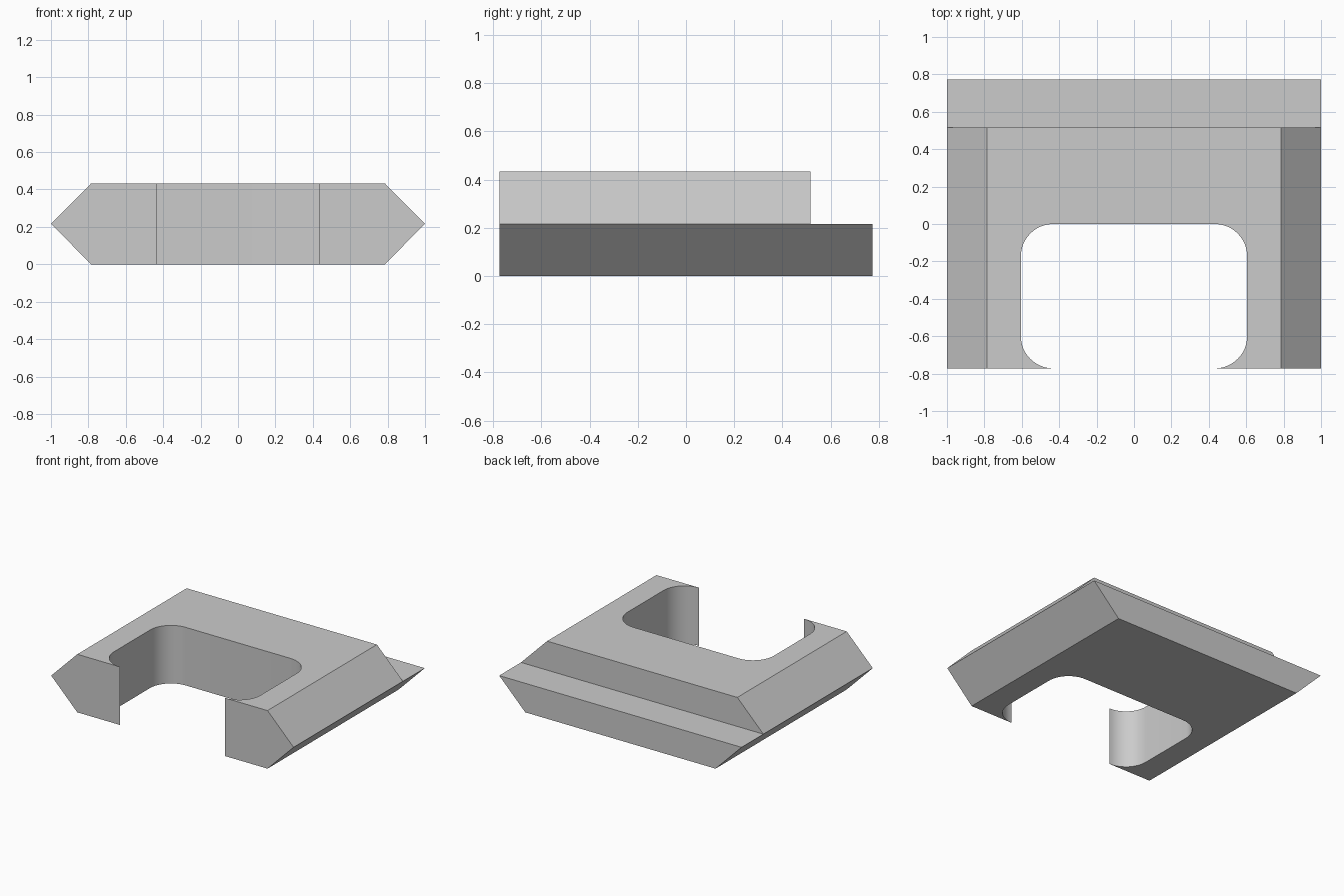
import bpy
import bmesh
from math import cos, sin, pi, radians
from mathutils import Vector

if "Cube" in bpy.data.objects:
    bpy.data.objects.remove(bpy.data.objects["Cube"])

FRONT, BACK, STEP = -0.773, 0.773, 0.516   # depth positions
HEIGHT, RIM, FLAT = 0.433, 1.0, 0.785      # height, outer and flat half widths
MID = HEIGHT / 2

grey = bpy.data.materials.new("light grey")
grey.use_nodes = True
colour = (0.6, 0.6, 0.6, 1)
grey.diffuse_color = colour
grey.node_tree.nodes["Principled BSDF"].inputs["Base Color"].default_value = colour


def prism(name, points, direction):
    """Extrude a closed outline along a direction."""
    bm = bmesh.new()
    face = bm.faces.new([bm.verts.new(p) for p in points])
    new = bmesh.ops.extrude_face_region(bm, geom=[face])["geom"]
    verts = [v for v in new if isinstance(v, bmesh.types.BMVert)]
    bmesh.ops.translate(bm, verts=verts, vec=Vector(direction))
    bmesh.ops.recalc_face_normals(bm, faces=bm.faces)
    mesh = bpy.data.meshes.new(name)
    bm.to_mesh(mesh)
    bm.free()
    mesh.materials.append(grey)
    obj = bpy.data.objects.new(name, mesh)
    bpy.context.collection.objects.link(obj)
    return obj


# Body: six-sided section running front to back
section = [(-FLAT, 0), (FLAT, 0), (RIM, MID), (FLAT, HEIGHT), (-FLAT, HEIGHT), (-RIM, MID)]
body = prism("bracket_body", [(x, FRONT, z) for x, z in section], (0, BACK - FRONT, 0))

# Cutter for the back ledge
ledge = prism("ledge_cutter", [(-2, STEP, MID), (2, STEP, MID), (2, 2, MID), (-2, 2, MID)], (0, 0, 1))

# Cutter for the opening with rounded corners and a narrower mouth
HALF, R, N = 0.605, 0.173, 12
side = [(HALF - R, -1)]
for cy, start in ((FRONT + 0.001 + R, -pi / 2), (-R, 0)):
    for i in range(N + 1):
        a = start + pi / 2 * i / N
        side.append((HALF - R + R * cos(a), cy + R * sin(a)))
outline = side + [(-x, y) for x, y in reversed(side)]
opening = prism("opening_cutter", [(x, y, -0.5) for x, y in outline], (0, 0, 1.5))

# Cut the body, then keep only the finished shape
bpy.context.view_layer.objects.active = body
for cutter in (ledge, opening):
    mod = body.modifiers.new("cut", "BOOLEAN")
    mod.operation = "DIFFERENCE"
    mod.solver = "EXACT"
    mod.object = cutter
    bpy.ops.object.modifier_apply(modifier=mod.name)
    bpy.data.objects.remove(cutter)

bpy.ops.object.select_all(action="DESELECT")
body.select_set(True)
bpy.ops.object.shade_smooth_by_angle(angle=radians(30))
